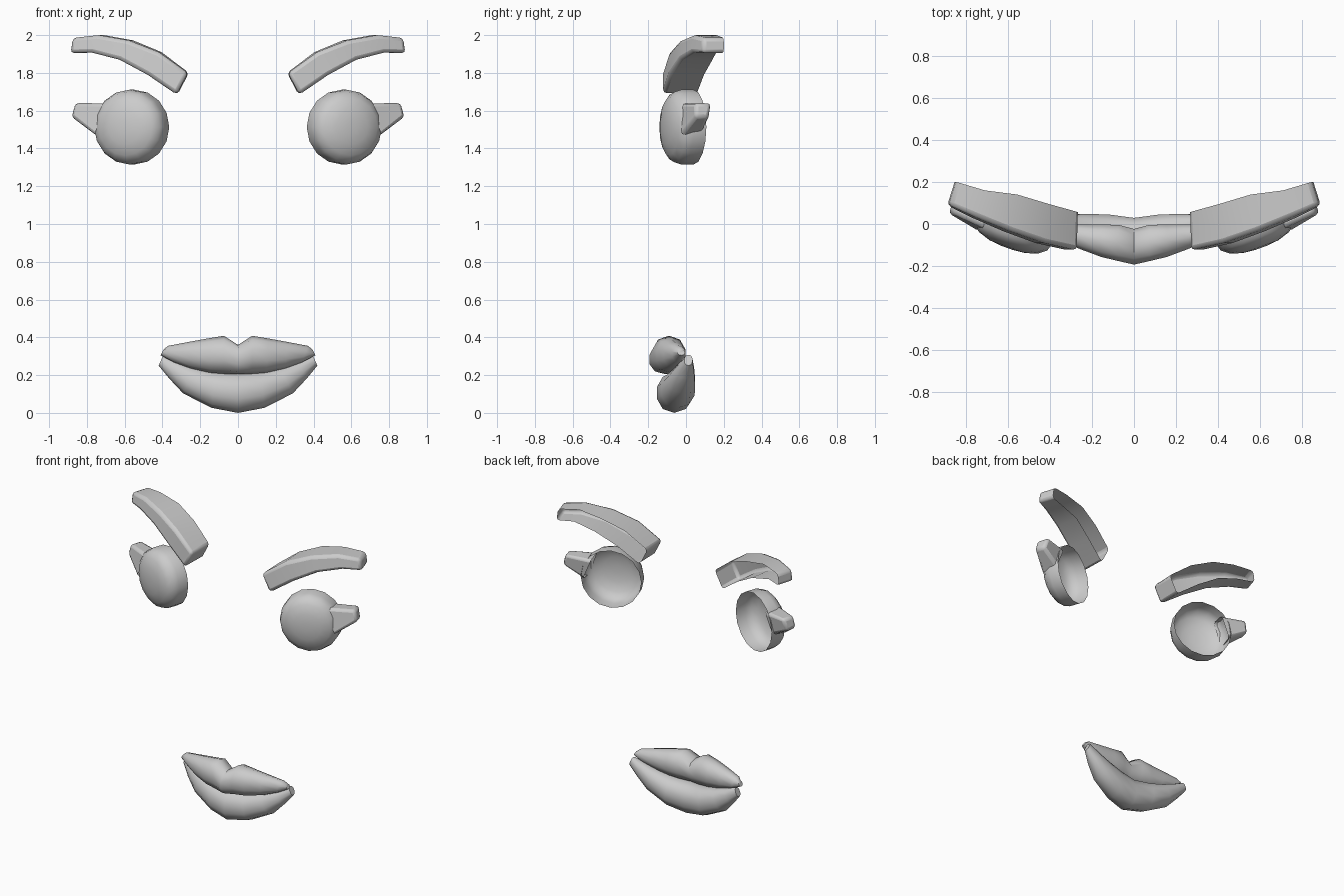
import bpy, bmesh
from math import sin, cos, pi, radians, copysign
from mathutils import Vector, Matrix

if "Cube" in bpy.data.objects:
    bpy.data.objects.remove(bpy.data.objects["Cube"])


def loft(name, rings, caps=(True, True), bevel=0, mirror=False, angle=40):
    """Skin a list of equal-sized closed rings into one object."""
    bm = bmesh.new()
    rows = [[bm.verts.new(p) for p in ring] for ring in rings]
    for a, b in zip(rows, rows[1:]):
        n = len(a)
        for i in range(n):
            bm.faces.new((a[i], a[(i + 1) % n], b[(i + 1) % n], b[i]))
    if caps[0]:
        bm.faces.new(rows[0])
    if caps[1]:
        bm.faces.new(rows[-1])
    bmesh.ops.recalc_face_normals(bm, faces=bm.faces)
    return finish(name, bm, bevel, mirror, angle)


def finish(name, bm, bevel, mirror, angle):
    me = bpy.data.meshes.new(name)
    bm.to_mesh(me)
    bm.free()
    ob = bpy.data.objects.new(name, me)
    bpy.context.collection.objects.link(ob)
    bpy.ops.object.select_all(action='DESELECT')
    ob.select_set(True)
    bpy.context.view_layer.objects.active = ob
    if bevel:
        m = ob.modifiers.new("bevel", 'BEVEL')
        m.width, m.segments, m.limit_method = bevel, 2, 'ANGLE'
        m.angle_limit = radians(40)
    if mirror:
        ob.modifiers.new("mirror", 'MIRROR')
    bpy.ops.object.shade_smooth_by_angle(angle=radians(angle))
    return ob


# Eyes: shallow domes, open at the back, turned outward
turn = Matrix.Translation((0.55, 0.04, 1.513)) @ Matrix.Rotation(radians(20), 4, 'Z')
profile = [(0.198, 0), (0.198, 0.07), (0.185, 0.11), (0.15, 0.138), (0.09, 0.157), (0.03, 0.163)]
rings = [[turn @ Vector((r * cos(2 * pi * i / 16), -d, r * sin(2 * pi * i / 16)))
          for i in range(16)] for r, d in profile]
loft("eyes", rings, caps=(False, True), mirror=True)

# Lashes: tapered blocks at the outer corner of each eye
base = [(0.70, -0.025, 1.64), (0.76, -0.025, 1.47), (0.73, 0.09, 1.49), (0.67, 0.09, 1.63)]
tip = [(0.865, 0.05, 1.64), (0.885, 0.05, 1.57), (0.865, 0.12, 1.56), (0.84, 0.135, 1.64)]
loft("lashes", [base, tip], caps=(False, True), bevel=0.018, mirror=True)

# Brows: arched channels, open at the back
# top x, top z, bottom x, bottom z, front y, back y, backward x shift
brow = [(0.265, 1.80, 0.325, 1.685, -0.125, 0.055, -0.005),
        (0.42, 1.91, 0.48, 1.79, -0.09, 0.095, -0.015),
        (0.58, 1.972, 0.63, 1.87, -0.035, 0.14, -0.025),
        (0.74, 2.0, 0.78, 1.908, 0.03, 0.16, -0.03),
        (0.88, 1.985, 0.892, 1.905, 0.09, 0.20, -0.035)]
bm = bmesh.new()
rows = [[bm.verts.new(p) for p in ((tx + s, yb, tz), (tx, yf, tz), (bx, yf, bz), (bx + s, yb, bz))]
        for tx, tz, bx, bz, yf, yb, s in brow]
for a, b in zip(rows, rows[1:]):
    for i in range(3):
        bm.faces.new((a[i], a[i + 1], b[i + 1], b[i]))
bm.faces.new(rows[0])
bm.faces.new(rows[-1])
bmesh.ops.recalc_face_normals(bm, faces=bm.faces)
finish("brows", bm, 0.02, True, 40)


# Lips: closed rounded lofts, mirrored stations from corner to corner
def lip(name, half):
    full = [(-a, b, -c, d, e, f) for a, b, c, d, e, f in reversed(half[1:])] + half
    rings = []
    for tx, tz, bx, bz, yf, yb in full:
        ring = []
        for i in range(10):
            c, s = cos(2 * pi * i / 10 + pi / 2), sin(2 * pi * i / 10 + pi / 2)
            c = copysign(abs(c) ** 0.85, c)
            t = (1 + s) / 2
            ring.append((bx + (tx - bx) * t, (yf + yb) / 2 + (yb - yf) / 2 * c, bz + (tz - bz) * t))
        rings.append(ring)
    loft(name, rings, angle=50)


# top x, top z, bottom x, bottom z, front y, back y
lip("upper_lip", [(0, 0.36, 0, 0.205, -0.197, -0.02),
                  (0.075, 0.408, 0.075, 0.207, -0.18, 0),
                  (0.16, 0.394, 0.15, 0.213, -0.16, 0),
                  (0.26, 0.376, 0.25, 0.235, -0.122, 0),
                  (0.37, 0.355, 0.34, 0.268, -0.075, 0),
                  (0.395, 0.335, 0.41, 0.305, -0.045, -0.005)])
lip("lower_lip", [(0, 0.212, 0, 0, -0.157, 0.033),
                  (0.12, 0.22, 0.14, 0.027, -0.135, 0.05),
                  (0.22, 0.243, 0.29, 0.103, -0.095, 0.05),
                  (0.31, 0.272, 0.365, 0.183, -0.055, 0.045),
                  (0.395, 0.308, 0.42, 0.25, -0.01, 0.035)])
